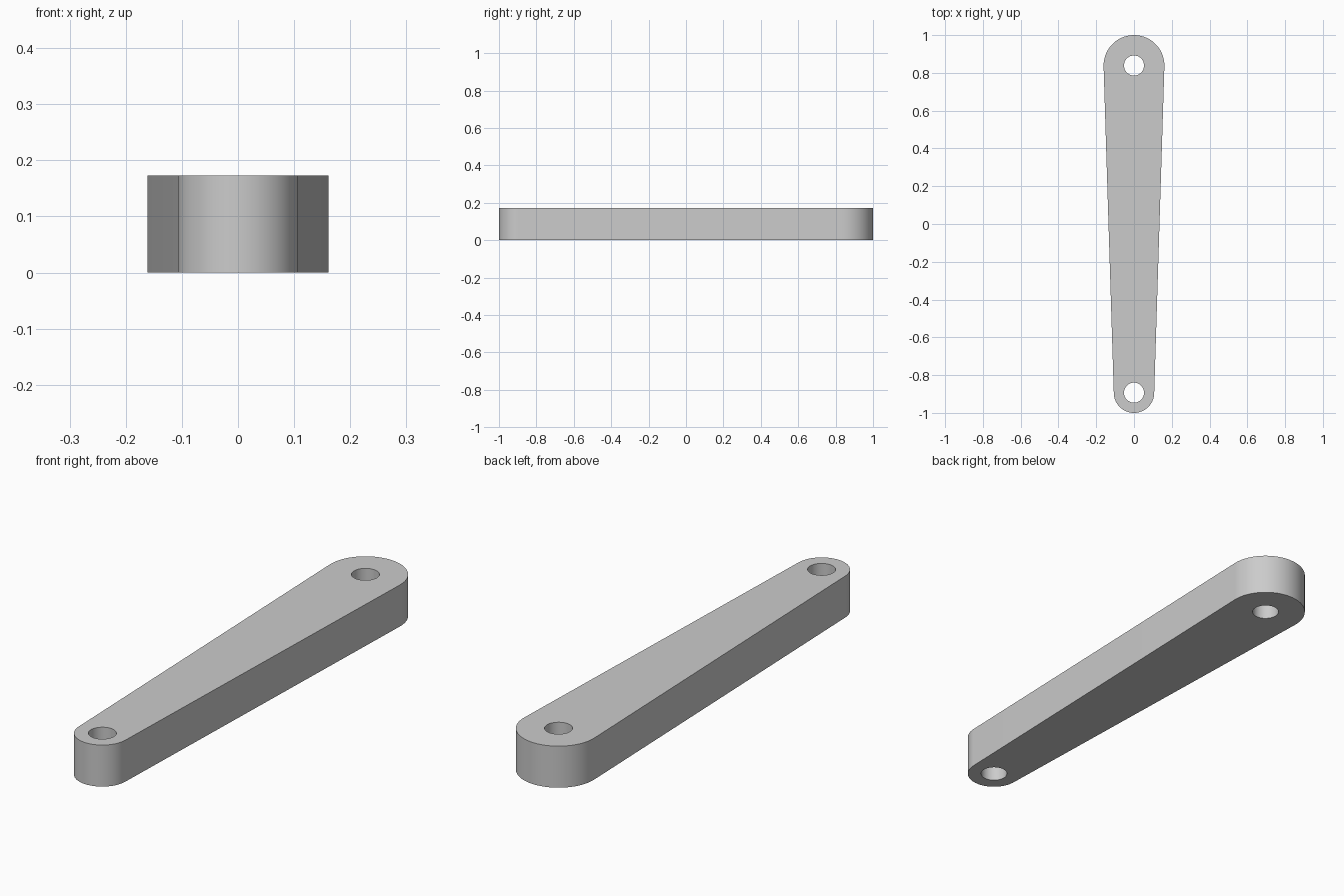
import bpy, bmesh
from math import sin, cos, pi, asin, radians

cube = bpy.data.objects.get("Cube")
if cube:
    bpy.data.objects.remove(cube, do_unlink=True)

HEIGHT = 0.173
BIG_R, SMALL_R, HOLE_R = 0.161, 0.107, 0.053
BIG_Y, SMALL_Y = 1 - BIG_R, SMALL_R - 1
SEGMENTS = 48

# Plain grey finish
grey = bpy.data.materials.new("grey")
grey.use_nodes = True
colour = (0.6, 0.6, 0.6, 1)
grey.diffuse_color = colour
grey.node_tree.nodes["Principled BSDF"].inputs["Base Color"].default_value = colour


def arc(y, radius, start, end, steps):
    angles = [start + (end - start) * i / steps for i in range(steps + 1)]
    return [(radius * cos(a), y + radius * sin(a), 0) for a in angles]


def add_loop(bm, points):
    verts = [bm.verts.new(p) for p in points]
    return [bm.edges.new((v, verts[i - 1])) for i, v in enumerate(verts)]


# Tapered outline: two end arcs joined by tangent sides, with a pin hole at each end
tilt = asin((BIG_R - SMALL_R) / (BIG_Y - SMALL_Y))
outline = arc(BIG_Y, BIG_R, -tilt, pi + tilt, SEGMENTS)
outline += arc(SMALL_Y, SMALL_R, pi + tilt, 2 * pi - tilt, SEGMENTS)

bm = bmesh.new()
edges = add_loop(bm, outline)
for y in (BIG_Y, SMALL_Y):
    edges += add_loop(bm, arc(y, HOLE_R, 0, 2 * pi, SEGMENTS)[:-1])
bmesh.ops.triangle_fill(bm, edges=edges, use_beauty=True, normal=(0, 0, 1))

# Thickness
result = bmesh.ops.extrude_face_region(bm, geom=bm.faces[:], use_keep_orig=True)
top = [g for g in result["geom"] if isinstance(g, bmesh.types.BMVert)]
bmesh.ops.translate(bm, verts=top, vec=(0, 0, HEIGHT))
bmesh.ops.recalc_face_normals(bm, faces=bm.faces[:])

mesh = bpy.data.meshes.new("link_arm")
bm.to_mesh(mesh)
bm.free()
mesh.materials.append(grey)
link_arm = bpy.data.objects.new("link_arm", mesh)
bpy.context.collection.objects.link(link_arm)

# Round ends and holes smooth, rims sharp
bpy.ops.object.select_all(action="DESELECT")
link_arm.select_set(True)
bpy.context.view_layer.objects.active = link_arm
bpy.ops.object.shade_smooth_by_angle(angle=radians(30))
